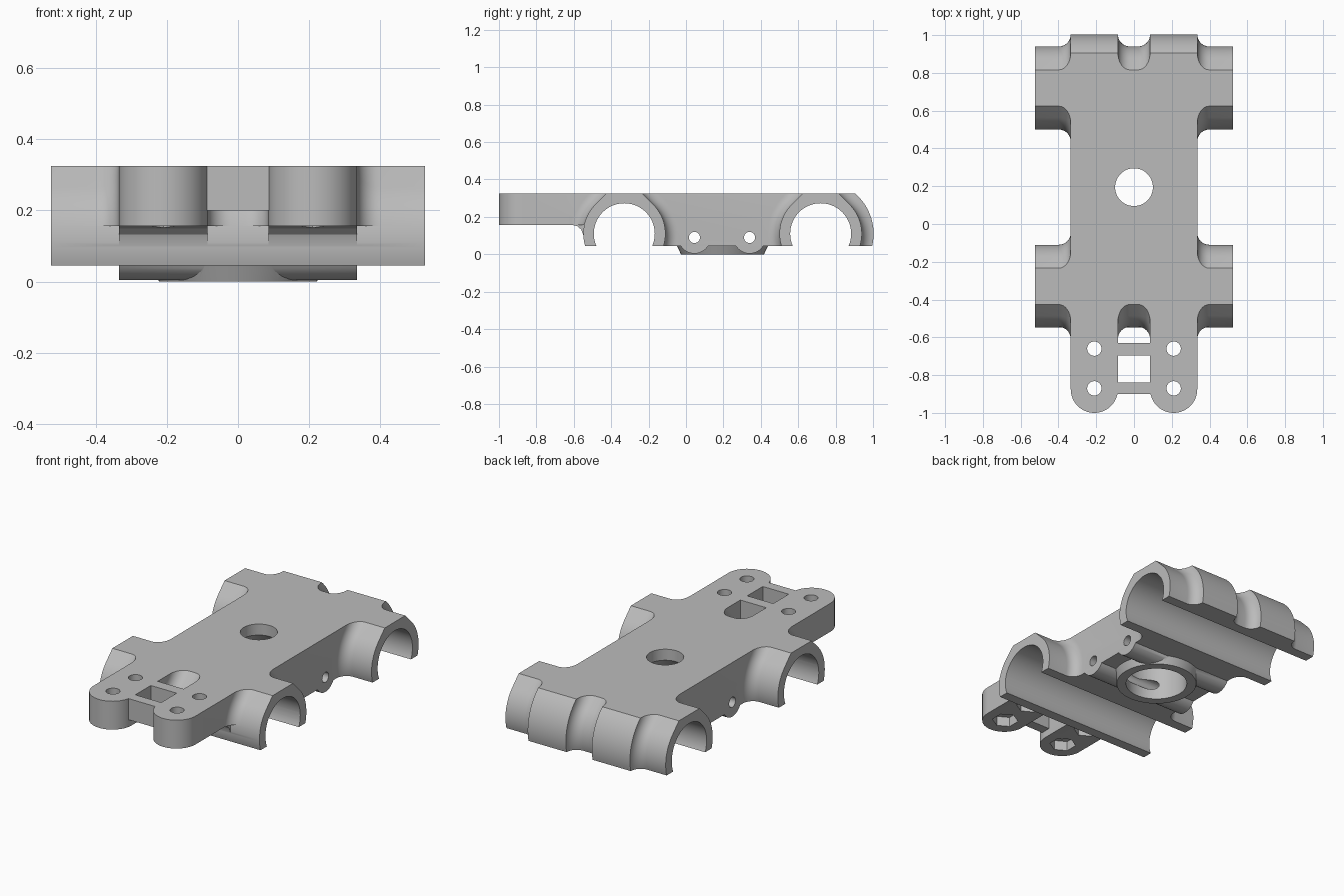
import bpy, bmesh, math
from mathutils import Matrix, Vector

old = bpy.data.objects.get("Cube")
if old:
    bpy.data.objects.remove(old, do_unlink=True)

grey = bpy.data.materials.new("plain_grey")
grey.use_nodes = True
COLOUR = (0.5, 0.5, 0.5, 1)
grey.diffuse_color = COLOUR
grey.node_tree.nodes["Principled BSDF"].inputs["Base Color"].default_value = COLOUR

TOP, OVER, BOTTOM = 0.325, 0.34, 0.045   # finished top, untrimmed top, underside
FRONT_Y, BACK_Y, AXIS_Z = -0.33, 0.72, 0.11
HALF_W, GROOVE, HALF_L = 0.335, 0.085, 0.525
BIG, SMALL, BORE = 0.283, 0.22, 0.163


def finish(bm, name):
    bmesh.ops.recalc_face_normals(bm, faces=bm.faces[:])
    mesh = bpy.data.meshes.new(name)
    bm.to_mesh(mesh)
    bm.free()
    mesh.materials.append(grey)
    ob = bpy.data.objects.new(name, mesh)
    bpy.context.collection.objects.link(ob)
    return ob


def box(name, x, y, z):
    bm = bmesh.new()
    bmesh.ops.create_cube(bm, size=1)
    for v in bm.verts:
        v.co = Vector([a + (b - a) * (c + 0.5) for (a, b), c in zip((x, y, z), v.co)])
    return finish(bm, name)


def rod(name, a, b, r1, r2=None, sides=48):
    a, b = Vector(a), Vector(b)
    turn = (b - a).to_track_quat('Z', 'Y').to_matrix().to_4x4()
    bm = bmesh.new()
    bmesh.ops.create_cone(bm, cap_ends=True, segments=sides, radius1=r1,
                          radius2=r1 if r2 is None else r2, depth=(b - a).length,
                          matrix=Matrix.Translation((a + b) / 2) @ turn)
    return finish(bm, name)


def prism(name, points, offset):
    bm = bmesh.new()
    face = bm.faces.new([bm.verts.new(p) for p in points])
    new = bmesh.ops.extrude_face_region(bm, geom=[face])["geom"]
    bmesh.ops.translate(bm, vec=offset, verts=[v for v in new if isinstance(v, bmesh.types.BMVert)])
    return finish(bm, name)


def teardrop(x, r, cy, steps=18):
    # round flanks that turn into straight 45 degree shoulders
    start = math.asin((BOTTOM - AXIS_Z) / r)
    side = []
    for i in range(steps + 1):
        a = start + (math.pi / 4 - start) * i / steps
        side.append((r * math.cos(a), r * math.sin(a)))
    height = OVER - AXIS_Z
    side.append((r * math.sqrt(2) - height, height))
    loop = side + [(-y, z) for y, z in reversed(side)]
    return [(x, cy + y, AXIS_Z + z) for y, z in loop]


def housing(name, cy, stations):
    bm = bmesh.new()
    rings = [[bm.verts.new(p) for p in teardrop(x, r, cy)] for x, r in stations]
    for a, b in zip(rings, rings[1:]):
        for i in range(len(a)):
            j = (i + 1) % len(a)
            bm.faces.new((a[i], a[j], b[j], b[i]))
    bm.faces.new(rings[0])
    bm.faces.new(rings[-1])
    return finish(bm, name)


def combine(base, part, op):
    part.hide_render = True
    mod = base.modifiers.new(op, 'BOOLEAN')
    mod.operation, mod.solver, mod.object = op, 'EXACT', part
    bpy.context.view_layer.objects.active = base
    bpy.ops.object.modifier_apply(modifier=mod.name)
    bpy.data.objects.remove(part, do_unlink=True)


def add(part):
    combine(body, part, 'UNION')


def cut(part, base=None):
    combine(base or body, part, 'DIFFERENCE')


# Housing radius along x: narrow centre groove, wide bands, narrow ends
step = BIG - SMALL
fillet = [(step * (1 - math.cos(t)), step * math.sin(t))
          for t in [math.pi / 2 * i / 8 for i in range(9)]]
half = [(GROOVE - dx, BIG - dr) for dx, dr in reversed(fillet)]
half += [(HALF_W + dx, BIG - dr) for dx, dr in fillet] + [(HALF_L, SMALL)]
stations = [(-x, r) for x, r in reversed(half)] + half

# Front housing: the wide bands exist only above the front prongs
front = housing("front_housing", FRONT_Y, stations)
cut(box("front_relief", (-0.6, 0.6), (-0.8, FRONT_Y), (0, 0.157)), front)
plain = SMALL - 0.001
combine(front, housing("front_tube", FRONT_Y, [(-HALF_L, plain), (HALF_L, plain)]), 'UNION')

# Main block and rear housing
body = box("carriage_body", (-HALF_W, HALF_W), (FRONT_Y, BACK_Y), (BOTTOM, OVER))
add(front)
add(housing("back_housing", BACK_Y, stations))

# Rounded front prongs with a small fillet under each root
tip_r, tip_y = (HALF_W - GROOVE) / 2, -0.875
mid_x = (HALF_W + GROOVE) / 2
for s in (-1, 1):
    outline = [(s * mid_x + tip_r * math.cos(a), tip_y - tip_r * math.sin(a), 0.157)
               for a in [math.pi * i / 24 for i in range(25)]]
    outline += [(s * mid_x - tip_r, -0.4, 0.157), (s * mid_x + tip_r, -0.4, 0.157)]
    add(prism("prong", outline, (0, 0, OVER - 0.157)))
    root = [(-0.61, 0.2), (-0.61, 0.157), (-0.58, 0.15), (-0.56, 0.132),
            (-0.548, 0.1), (-0.5, 0.1), (-0.5, 0.2)]
    add(prism("prong_root", [(s * mid_x - tip_r, y, z) for y, z in root], (2 * tip_r, 0, 0)))

# Cross bars between the prongs
for y in ((-0.9, -0.84), (-0.695, -0.63)):
    add(box("cross_bar", (-0.1, 0.1), y, (0.2, OVER)))

# Side screw bosses and the ring under the centre
HUB_Y = 0.195
SCREWS = (0.045, 0.34)
for y in SCREWS:
    add(rod("screw_boss", (-HALF_W, y, 0.09), (HALF_W, y, 0.09), 0.086))
add(rod("hub_ring", (0, HUB_Y, 0), (0, HUB_Y, 0.06), 0.222, 0.25))

# Trim the top flat
cut(box("top_trim", (-1, 1), (-1.2, 1.2), (TOP, 0.5)))

# Bearing bores, screw holes and stepped centre hole
for y in (FRONT_Y, BACK_Y):
    cut(rod("bearing_bore", (-0.7, y, AXIS_Z), (0.7, y, AXIS_Z), BORE, sides=64))
for y in SCREWS:
    cut(rod("screw_hole", (-0.7, y, 0.09), (0.7, y, 0.09), 0.03, sides=24))
cut(rod("hub_bore", (0, HUB_Y, -0.1), (0, HUB_Y, 0.2), 0.17))
cut(rod("hub_taper", (0, HUB_Y, 0.19), (0, HUB_Y, 0.27), 0.168, 0.09))
cut(rod("hub_hole", (0, HUB_Y, 0.15), (0, HUB_Y, 0.5), 0.1))

# Prong bolt holes with hexagonal nut pockets below
for x in (-mid_x, mid_x):
    for y in (-0.66, -0.87):
        cut(rod("bolt_hole", (x, y, 0), (x, y, 0.5), 0.038, sides=32))
        cut(rod("nut_pocket", (x, y, 0.08), (x, y, 0.215), 0.073, sides=6))

# Smooth curved surfaces, crisp edges
bpy.ops.object.select_all(action='DESELECT')
body.hide_render = False
body.select_set(True)
bpy.context.view_layer.objects.active = body
bpy.ops.object.shade_smooth_by_angle(angle=math.radians(25))
